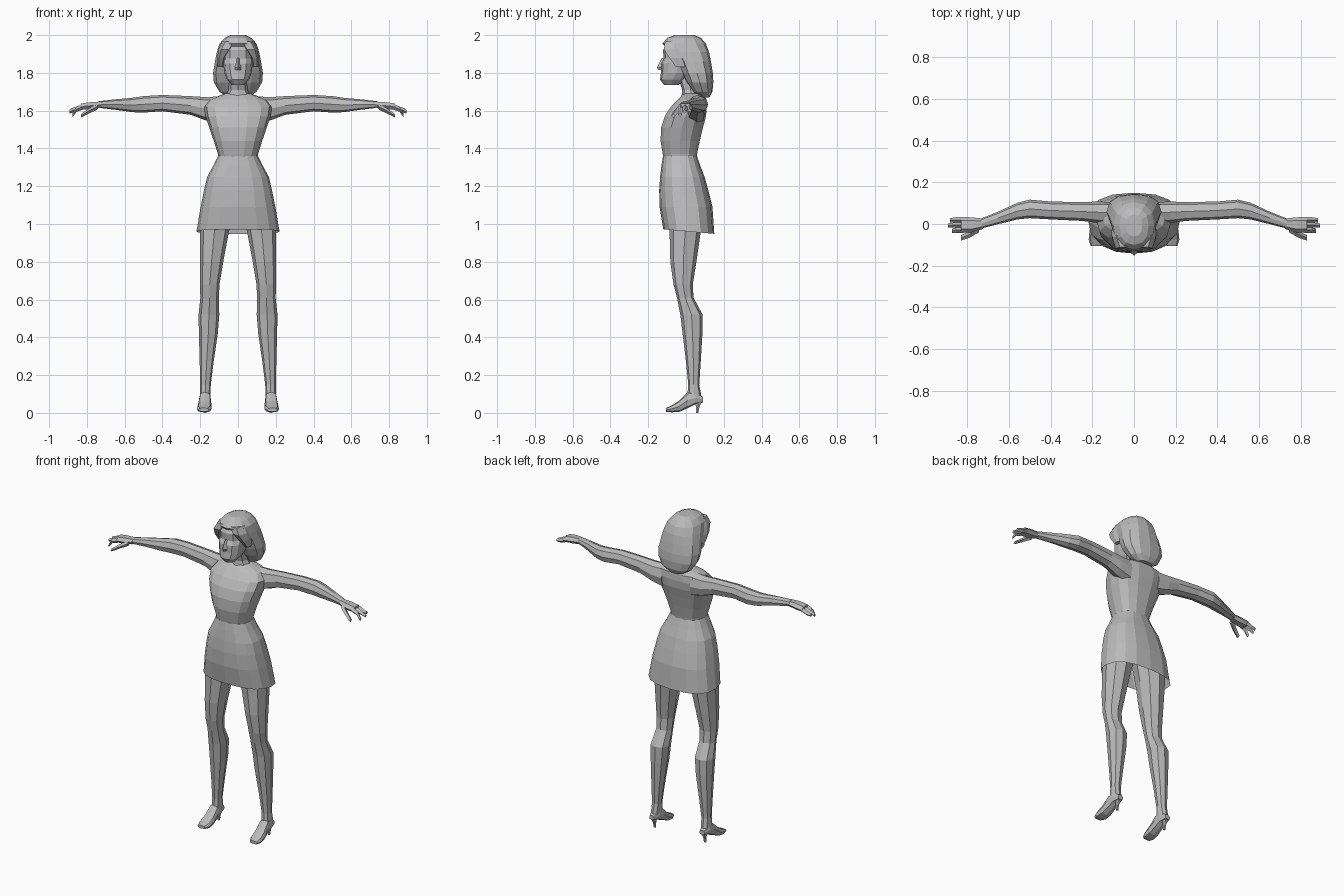
import bpy, bmesh, math
from mathutils import Vector

grey = bpy.data.materials.new("plain grey")
grey.diffuse_color = (0.5, 0.5, 0.5, 1)


def loft(name, rings, n=8, power=0.85, mirror=False, caps=(True, True)):
    """Skin a tube through rings of (centre, half-width vector, half-height vector)."""
    bm = bmesh.new()
    loops = []
    for c, u, v in rings:
        loop = []
        for i in range(n):
            a = 2 * math.pi * i / n
            cu, sv = math.cos(a), math.sin(a)
            cu = math.copysign(abs(cu) ** power, cu) if abs(cu) > 1e-6 else 0
            sv = math.copysign(abs(sv) ** power, sv) if abs(sv) > 1e-6 else 0
            loop.append(bm.verts.new(Vector(c) + Vector(u) * cu + Vector(v) * sv))
        loops.append(loop)
    for a, b in zip(loops, loops[1:]):
        for i in range(n):
            j = (i + 1) % n
            bm.faces.new((a[i], a[j], b[j], b[i]))
    if caps[0]:
        bm.faces.new(loops[0][::-1])
    if caps[1]:
        bm.faces.new(loops[-1])
    bmesh.ops.recalc_face_normals(bm, faces=bm.faces)
    me = bpy.data.meshes.new(name)
    bm.to_mesh(me)
    bm.free()
    me.materials.append(grey)
    ob = bpy.data.objects.new(name, me)
    bpy.context.collection.objects.link(ob)
    if mirror:
        m = ob.modifiers.new("mirror", 'MIRROR')
        m.use_clip = False
        m.use_mirror_merge = False
    return ob


def up(z, cx, hw, y0, y1, tilt=0):
    """Horizontal ring; tilt lowers its back edge and raises its front."""
    return ((cx, (y0 + y1) / 2, z), (hw, 0, 0), (0, (y1 - y0) / 2, -tilt))


def side(x, y0, y1, z0, z1, slant=0):
    """Ring facing along x."""
    return ((x, (y0 + y1) / 2, (z0 + z1) / 2), (0, (y1 - y0) / 2, 0), (slant, 0, (z1 - z0) / 2))


def fore(y, cx, hw, z0, z1):
    """Ring facing along y."""
    return ((cx, y, (z0 + z1) / 2), (hw, 0, 0), (0, 0, (z1 - z0) / 2))


# Flared skirt, open at the hem
loft("skirt", [
    up(0.96, 0, 0.22, -0.12, 0.15, 0.012), up(1.09, 0, 0.198, -0.14, 0.14),
    up(1.18, 0, 0.18, -0.142, 0.118), up(1.25, 0, 0.163, -0.137, 0.098),
    up(1.31, 0, 0.13, -0.13, 0.075), up(1.36, 0, 0.106, -0.122, 0.058)],
    n=16, power=0.8, caps=(False, True))

# Torso up to the base of the neck
loft("torso", [
    up(1.33, 0, 0.10, -0.115, 0.055), up(1.37, 0, 0.106, -0.125, 0.06),
    up(1.44, 0, 0.128, -0.137, 0.075), up(1.51, 0, 0.152, -0.134, 0.092),
    up(1.57, 0, 0.172, -0.115, 0.108), up(1.62, 0, 0.18, -0.082, 0.112),
    up(1.66, 0, 0.15, -0.045, 0.108), up(1.69, 0, 0.07, -0.012, 0.085)],
    n=14, power=0.8)

loft("neck", [
    up(1.66, 0, 0.075, -0.025, 0.09), up(1.71, 0, 0.05, -0.02, 0.07),
    up(1.80, 0, 0.048, -0.05, 0.06)])

# Head and face
loft("head", [
    up(1.735, 0, 0.032, -0.115, -0.04), up(1.765, 0, 0.058, -0.138, 0.0),
    up(1.80, 0, 0.072, -0.133, 0.03), up(1.85, 0, 0.078, -0.132, 0.05),
    up(1.875, 0, 0.077, -0.118, 0.05), up(1.92, 0, 0.075, -0.122, 0.05),
    up(1.96, 0, 0.05, -0.10, 0.04)], n=12)
loft("nose", [
    up(1.815, 0, 0.016, -0.145, -0.11), up(1.828, 0, 0.016, -0.154, -0.11),
    up(1.88, 0, 0.007, -0.128, -0.10)], n=4, power=1)

# Bobbed hair: back mass, crown and swept side locks
loft("hair", [
    up(1.67, 0, 0.05, 0.06, 0.125), up(1.70, 0, 0.098, 0.035, 0.14),
    up(1.75, 0, 0.128, 0.0, 0.145), up(1.80, 0, 0.132, -0.025, 0.142),
    up(1.86, 0, 0.122, -0.05, 0.132), up(1.91, 0, 0.112, -0.085, 0.122),
    up(1.955, 0, 0.098, -0.125, 0.105), up(1.985, 0, 0.07, -0.10, 0.08),
    up(2.0, 0, 0.04, -0.06, 0.045)], n=12)
loft("fringe_side", [
    up(1.83, 0.093, 0.014, -0.055, 0.0), up(1.88, 0.088, 0.022, -0.095, 0.0),
    up(1.925, 0.068, 0.036, -0.124, 0.0), up(1.965, 0.045, 0.04, -0.118, 0.0)],
    n=6, mirror=True)

# Arms with bent elbows
loft("arm", [
    side(0.10, 0.0, 0.105, 1.53, 1.675), side(0.175, 0.005, 0.108, 1.55, 1.672),
    side(0.25, 0.015, 0.105, 1.578, 1.677), side(0.40, 0.022, 0.108, 1.597, 1.683),
    side(0.50, 0.028, 0.117, 1.59, 1.677), side(0.56, 0.022, 0.102, 1.592, 1.668),
    side(0.65, 0.0, 0.06, 1.605, 1.66), side(0.735, -0.022, 0.026, 1.615, 1.65)],
    mirror=True)

# Hands: palm, drooping fingers and thumb
loft("palm", [
    side(0.725, -0.024, 0.026, 1.613, 1.65), side(0.78, -0.04, 0.032, 1.605, 1.648),
    side(0.83, -0.042, 0.034, 1.603, 1.64)], n=6, mirror=True)
for i, (y, tip, z) in enumerate([(-0.03, 0.875, 1.567), (-0.005, 0.893, 1.585), (0.02, 0.885, 1.592)]):
    loft("finger_%d" % (i + 1), [
        side(0.82, y - 0.014, y + 0.014, 1.606, 1.637),
        side(0.855, y - 0.013, y + 0.013, 1.594, 1.622),
        side(tip, y - 0.012, y + 0.008, z, z + 0.02)], n=4, power=0.6, mirror=True)
loft("thumb", [
    side(0.745, -0.04, -0.005, 1.605, 1.638), side(0.79, -0.066, -0.034, 1.585, 1.612),
    side(0.832, -0.08, -0.055, 1.563, 1.582)], n=4, power=0.6, mirror=True)

# Legs
loft("leg", [
    up(1.08, 0.108, 0.09, -0.09, 0.09), up(0.96, 0.125, 0.077, -0.087, 0.078),
    up(0.80, 0.14, 0.062, -0.083, 0.055), up(0.68, 0.15, 0.052, -0.066, 0.036),
    up(0.61, 0.15, 0.049, -0.048, 0.04), up(0.52, 0.154, 0.055, -0.03, 0.088),
    up(0.42, 0.157, 0.05, -0.018, 0.087), up(0.27, 0.166, 0.037, 0.0, 0.078),
    up(0.15, 0.172, 0.028, 0.012, 0.07), up(0.07, 0.175, 0.028, 0.005, 0.085)],
    mirror=True)

# High-heeled shoes
loft("shoe", [
    fore(0.09, 0.175, 0.018, 0.055, 0.085), fore(0.05, 0.175, 0.03, 0.045, 0.115),
    fore(0.01, 0.175, 0.032, 0.025, 0.11), fore(-0.035, 0.177, 0.037, 0.006, 0.065),
    fore(-0.075, 0.179, 0.039, 0.003, 0.04), fore(-0.105, 0.182, 0.026, 0.006, 0.026)],
    power=0.7, mirror=True)
loft("heel", [
    up(0.065, 0.175, 0.018, 0.045, 0.088), up(0.03, 0.175, 0.009, 0.052, 0.072),
    up(0.0, 0.175, 0.008, 0.052, 0.066)], n=6, mirror=True)
